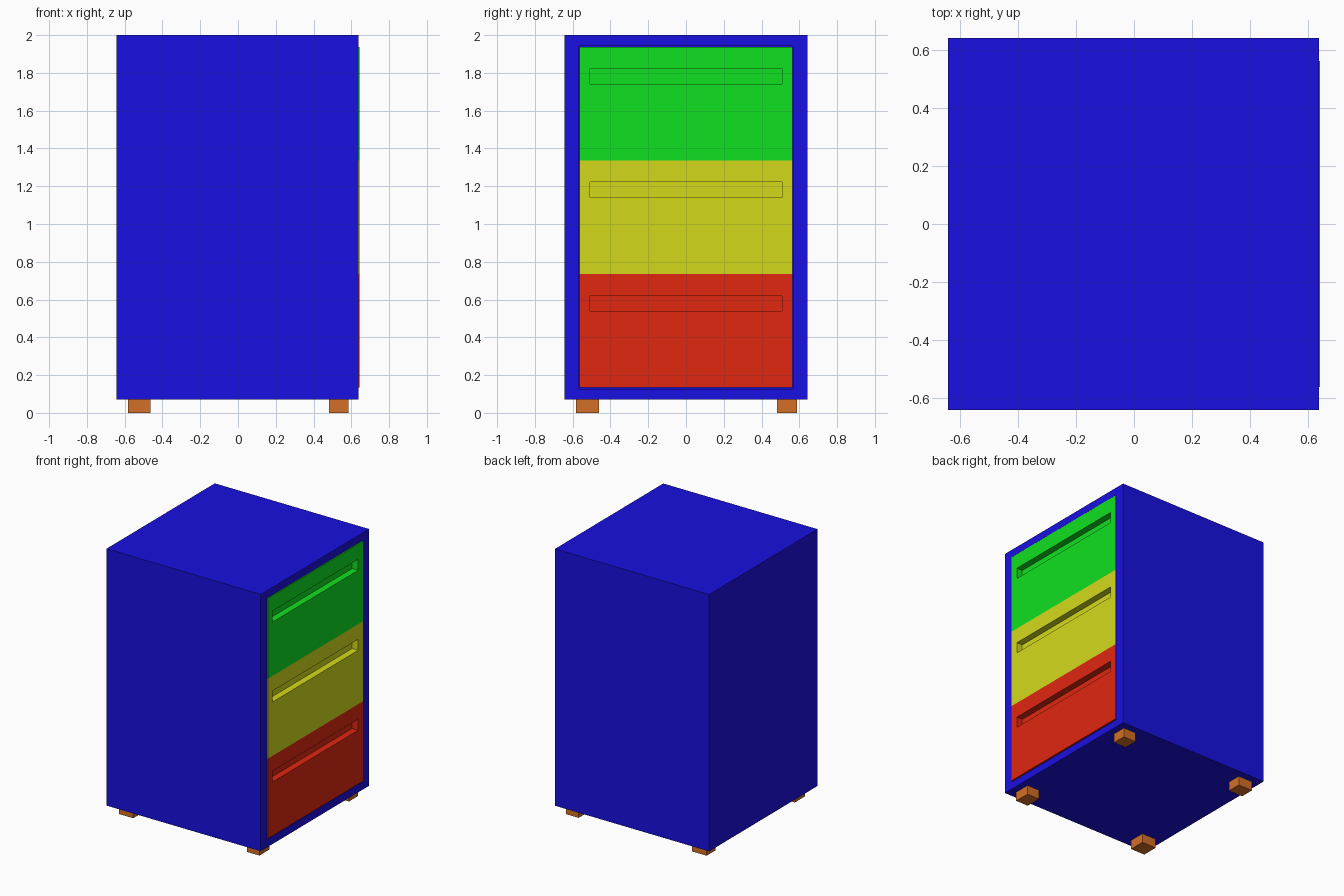
import bpy, bmesh
from mathutils import Vector

if "Cube" in bpy.data.objects:
    bpy.data.objects.remove(bpy.data.objects["Cube"])


def material(name, rgb):
    m = bpy.data.materials.new(name)
    m.diffuse_color = (*rgb, 1)
    m.use_nodes = True
    m.node_tree.nodes["Principled BSDF"].inputs["Base Color"].default_value = m.diffuse_color
    return m


def box(name, lo, hi, mat, pocket=None):
    """Box from corner to corner; pocket = (y0, y1, z0, z1, depth) sunk into the +x face."""
    lo, hi = Vector(lo), Vector(hi)
    mid, size = (lo + hi) / 2, hi - lo
    bm = bmesh.new()
    bmesh.ops.create_cube(bm, size=1)
    for v in bm.verts:
        v.co = v.co * size + mid
    bm.normal_update()
    if pocket:
        y0, y1, z0, z1, depth = pocket
        face = max(bm.faces, key=lambda f: f.calc_center_median().x)
        bmesh.ops.inset_individual(bm, faces=[face], thickness=0.02)
        for v in face.verts:
            v.co.y = y0 if v.co.y < mid.y else y1
            v.co.z = z0 if v.co.z < mid.z else z1
        bm.normal_update()
        bmesh.ops.inset_individual(bm, faces=[face], thickness=0, depth=-depth)
    bmesh.ops.recalc_face_normals(bm, faces=bm.faces)
    mesh = bpy.data.meshes.new(name)
    bm.to_mesh(mesh)
    bm.free()
    mesh.materials.append(mat)
    obj = bpy.data.objects.new(name, mesh)
    bpy.context.collection.objects.link(obj)
    return obj


blue = material("blue", (0.01, 0.005, 0.75))
wood = material("orange_wood", (0.65, 0.16, 0.02))
drawer_mats = [
    ("bottom", material("red", (0.75, 0.02, 0.005))),
    ("middle", material("yellow", (0.65, 0.7, 0.01))),
    ("top", material("green", (0.005, 0.75, 0.015))),
]

# Hollow cabinet case, open on the +x side
box("case", (-0.643, -0.643, 0.07), (0.639, 0.643, 2.0), blue,
    pocket=(-0.566, 0.566, 0.127, 1.942, 1.2))

# Three stacked drawers, each with a long sunken grip
for i, (label, mat) in enumerate(drawer_mats):
    z = 0.135 + 0.601 * i
    box(label + "_drawer", (-0.55, -0.564, z), (0.643, 0.564, z + 0.601), mat,
        pocket=(-0.509, 0.509, z + 0.405, z + 0.487, 0.05))

# Four square feet
for xn, xa, xb in (("back", -0.583, -0.463), ("front", 0.481, 0.586)):
    for yn, ya, yb in (("right", -0.583, -0.46), ("left", 0.481, 0.588)):
        box(f"{xn}_{yn}_foot", (xa, ya, 0), (xb, yb, 0.07), wood)
